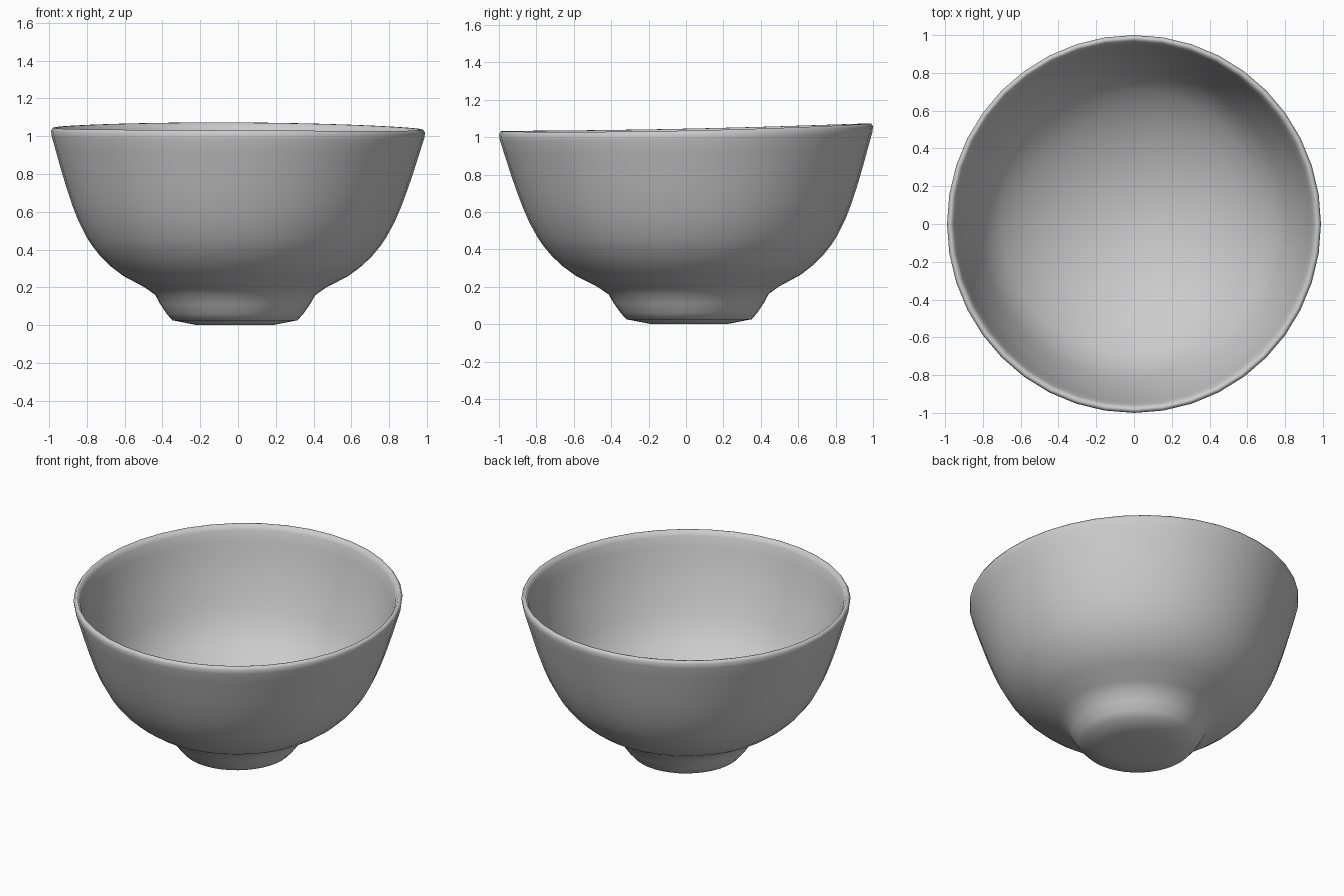
import bpy, bmesh, math

if "Cube" in bpy.data.objects:
    bpy.data.objects.remove(bpy.data.objects["Cube"])

SEGMENTS = 40

# Half profile (radius, height): underside, foot, outer wall, lip, inner wall
profile = [
    (0.20, 0.0), (0.335, 0.026), (0.365, 0.06), (0.40, 0.11), (0.428, 0.16),
    (0.485, 0.20), (0.60, 0.26), (0.67, 0.312), (0.725, 0.365), (0.77, 0.42),
    (0.80, 0.465), (0.845, 0.55), (0.88, 0.635), (0.915, 0.735), (0.945, 0.83),
    (0.975, 0.93), (0.996, 1.0), (1.0, 1.03), (0.99, 1.046), (0.975, 1.045),
    (0.96, 1.015), (0.945, 0.95), (0.918, 0.83), (0.888, 0.735), (0.853, 0.635),
    (0.818, 0.55), (0.775, 0.465), (0.70, 0.375), (0.58, 0.285), (0.46, 0.22),
    (0.33, 0.168), (0.20, 0.135), (0.08, 0.118),
]


def place(r, z, angle):
    """Point on the bowl, with a gently warped rim and off-centre foot."""
    x, y = 0.99 * r * math.cos(angle), r * math.sin(angle)
    shift = 0.017 * max(0.0, 1.0 - z)
    warp = 0.020 * y - 0.005 * x + 0.006 * (y * y - x * x)
    return (x - shift, y + shift, z + z * warp)


bm = bmesh.new()
rings = [[bm.verts.new(place(r, z, 2 * math.pi * i / SEGMENTS))
          for i in range(SEGMENTS)] for r, z in profile]

# Walls between neighbouring rings
for a, b in zip(rings, rings[1:]):
    for i in range(SEGMENTS):
        j = (i + 1) % SEGMENTS
        bm.faces.new((a[i], a[j], b[j], b[i]))

# Closed underside and inner floor
for ring, height in ((rings[0], 0.0), (rings[-1], 0.115)):
    centre = bm.verts.new(place(0, height, 0))
    for i in range(SEGMENTS):
        bm.faces.new((ring[i], ring[(i + 1) % SEGMENTS], centre))

bmesh.ops.recalc_face_normals(bm, faces=bm.faces)
for face in bm.faces:
    face.smooth = True

mesh = bpy.data.meshes.new("bowl")
bm.to_mesh(mesh)
bm.free()
bowl = bpy.data.objects.new("bowl", mesh)
bpy.context.collection.objects.link(bowl)
